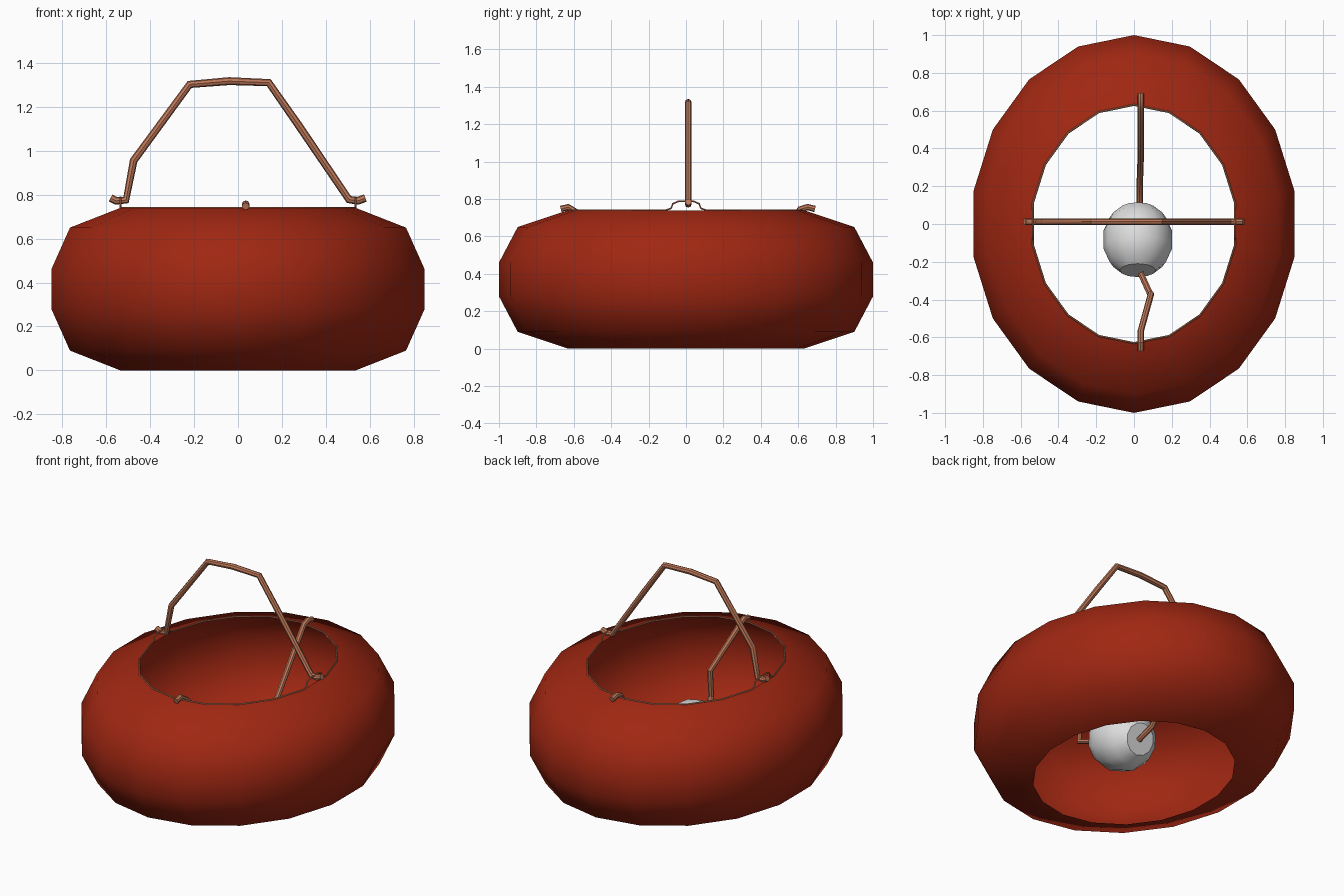
import bpy, bmesh, math
from mathutils import Matrix

if "Cube" in bpy.data.objects:
    bpy.data.objects.remove(bpy.data.objects["Cube"])


def material(name, rgb):
    m = bpy.data.materials.new(name)
    m.diffuse_color = (*rgb, 1)
    m.use_nodes = True
    m.node_tree.nodes["Principled BSDF"].inputs["Base Color"].default_value = m.diffuse_color
    return m


RED = material("red_paper", (0.35, 0.02, 0.006))
COPPER = material("copper_wire", (0.52, 0.19, 0.10))
WHITE = material("bulb_white", (0.72, 0.72, 0.72))


def finish(obj, angle):
    bpy.ops.object.select_all(action='DESELECT')
    obj.select_set(True)
    bpy.context.view_layer.objects.active = obj
    bpy.ops.object.shade_smooth_by_angle(angle=math.radians(angle))


def lathe(name, profile, sides, sx, sy, mat, caps, angle, start=math.pi / 2):
    """Stack of elliptical rings (radius, z) joined by quads."""
    bm = bmesh.new()
    rings = []
    for r, z in profile:
        rings.append([bm.verts.new((sx * r * math.cos(start + 2 * math.pi * i / sides),
                                    sy * r * math.sin(start + 2 * math.pi * i / sides), z))
                      for i in range(sides)])
    for a, b in zip(rings, rings[1:]):
        for i in range(sides):
            j = (i + 1) % sides
            bm.faces.new((a[i], a[j], b[j], b[i]))
    if caps:
        bm.faces.new(rings[0][::-1])
        bm.faces.new(rings[-1])
    me = bpy.data.meshes.new(name)
    bm.to_mesh(me)
    bm.free()
    me.materials.append(mat)
    obj = bpy.data.objects.new(name, me)
    bpy.context.collection.objects.link(obj)
    finish(obj, angle)
    return obj


def tube(name, points, radius, closed=False, res=2):
    """Round wire along a path."""
    cu = bpy.data.curves.new(name, 'CURVE')
    cu.dimensions = '3D'
    cu.bevel_depth = radius
    cu.bevel_resolution = res
    cu.use_fill_caps = True
    sp = cu.splines.new('POLY')
    sp.points.add(len(points) - 1)
    for p, co in zip(sp.points, points):
        p.co = (*co, 1)
    sp.use_cyclic_u = closed
    cu.materials.append(COPPER)
    obj = bpy.data.objects.new(name, cu)
    bpy.context.collection.objects.link(obj)
    bpy.ops.object.select_all(action='DESELECT')
    obj.select_set(True)
    bpy.context.view_layer.objects.active = obj
    bpy.ops.object.convert(target='MESH')
    finish(bpy.context.view_layer.objects.active, 40)


# Paper shade, open at top and bottom
AX, AY, TOP = 0.863, 1.0, 0.74
lathe("paper_shade", [(0.63, 0), (0.9, 0.09), (1, 0.28), (1, 0.46), (0.9, 0.65), (0.63, TOP)],
      18, AX, AY, RED, False, 60)

# Rim wire, raised into a small arch at each side for the handle
rim = []
for i in range(18):
    a = math.pi / 2 + i * math.pi / 9
    rim.append((0.63 * AX * math.cos(a), 0.63 * AY * math.sin(a), TOP))
    if i in (4, 13):
        s = 1 if i == 4 else -1
        for y, z in [(0.08, 0.75), (0.07, 0.775), (0.04, 0.788),
                     (-0.04, 0.788), (-0.07, 0.775), (-0.08, 0.75)]:
            rim.append((-s * 0.535, s * y, z))
tube("rim_wire", rim, 0.005, True, 1)

# Carrying handle with hooked ends
handle = [(-0.58, 0.785), (-0.555, 0.772), (-0.51, 0.775), (-0.475, 0.955), (-0.22, 1.302),
          (-0.04, 1.317), (0.14, 1.31), (0.28, 1.11), (0.505, 0.778), (0.545, 0.772), (0.58, 0.785)]
tube("handle", [(x, 0.012, z) for x, z in handle], 0.018)

# Wires that hang the bulb from the rim
tube("back_wire", [(0.035, 0.69, 0.747), (0.035, 0.65, 0.757), (0.035, 0.61, 0.745),
                   (0.035, 0.34, 0.38), (0.03, 0.2, 0.21), (0.03, 0.08, 0.17)], 0.017)
tube("front_wire", [(0.035, -0.67, 0.747), (0.035, -0.63, 0.757), (0.035, -0.57, 0.72),
                    (0.09, -0.37, 0.51), (0.09, -0.38, 0.34), (0.035, -0.26, 0.31)], 0.017)

# Tilted barrel-shaped bulb
bulb = lathe("bulb", [(0.095, -0.175), (0.15, -0.125), (0.182, -0.05), (0.182, 0.05),
                      (0.15, 0.125), (0.095, 0.175)], 12, 1, 1, WHITE, True, 40)
bulb.matrix_world = Matrix.Translation((0.02, -0.083, 0.245)) @ Matrix.Rotation(math.radians(68), 4, 'X')
